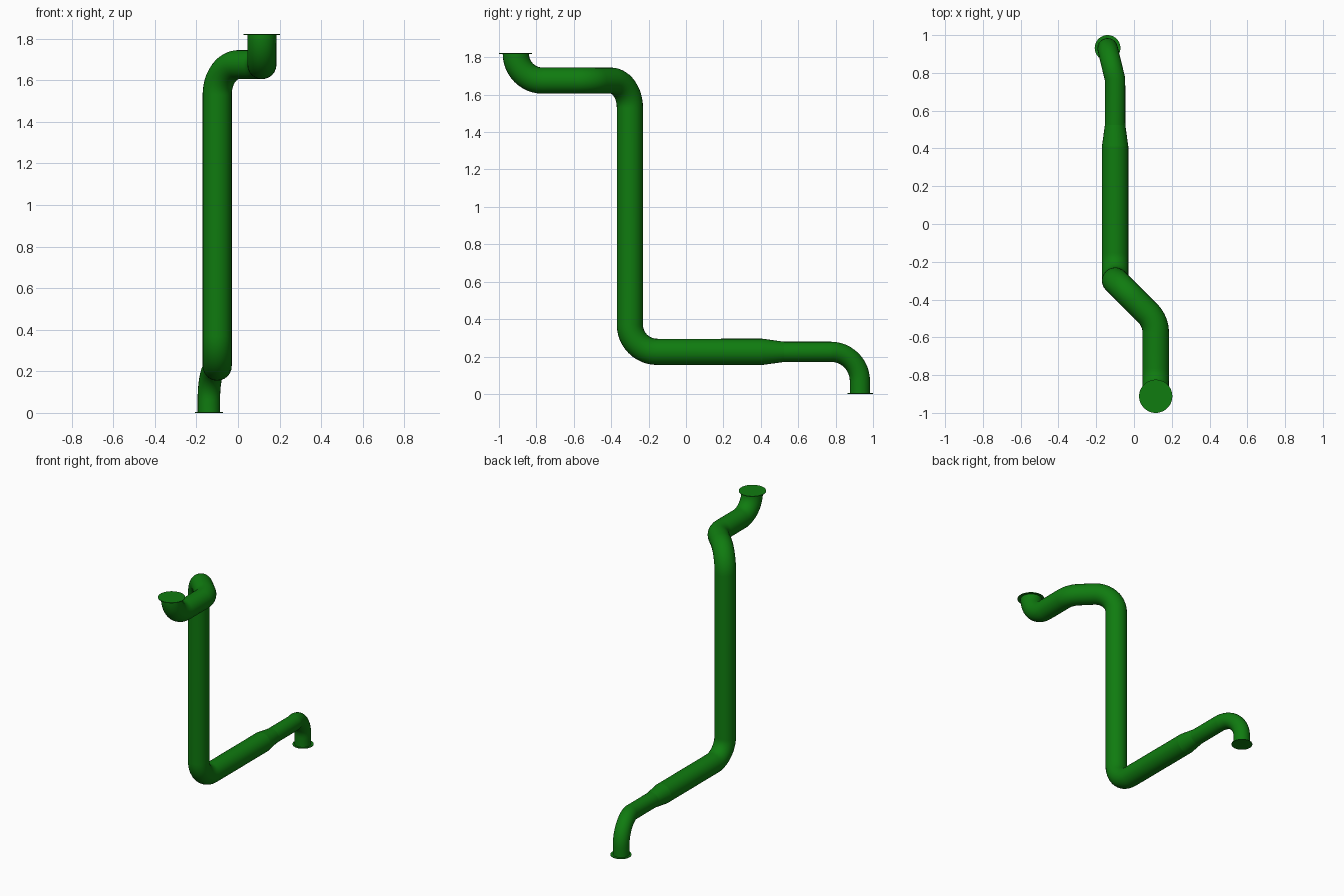
import bpy
import math
from mathutils import Vector

cube = bpy.data.objects.get("Cube")
if cube:
    bpy.data.objects.remove(cube, do_unlink=True)

# Single painted finish
green = bpy.data.materials.new("pipe_green")
green.use_nodes = True
colour = (0.005, 0.2, 0.005, 1.0)
green.diffuse_color = colour
shader = next(n for n in green.node_tree.nodes if n.type == "BSDF_PRINCIPLED")
shader.inputs["Base Color"].default_value = colour


def finish(obj, name):
    obj.name = obj.data.name = name
    obj.data.materials.clear()
    obj.data.materials.append(green)
    bpy.ops.object.select_all(action="DESELECT")
    obj.select_set(True)
    bpy.context.view_layer.objects.active = obj
    bpy.ops.object.shade_smooth_by_angle(angle=math.radians(35))


def rounded_path(corners, steps=12):
    """Replace each (point, bend radius) corner by a tangent arc."""
    pts = [Vector(p) for p, _ in corners]
    path = [pts[0]]
    for i in range(1, len(pts) - 1):
        p, radius = pts[i], corners[i][1]
        if not radius:
            path.append(p)
            continue
        a = (pts[i - 1] - p).normalized()
        b = (pts[i + 1] - p).normalized()
        half = a.angle(b) / 2
        start = p + a * radius / math.tan(half)
        centre = p + (a + b).normalized() * radius / math.sin(half)
        u = (start - centre).normalized()
        turn = math.pi - 2 * half
        for k in range(steps + 1):
            t = turn * k / steps
            path.append(centre + (u * math.cos(t) - a * math.sin(t)) * radius)
    path.append(pts[-1])
    return path


def pipe(name, path, radii):
    curve = bpy.data.curves.new(name, "CURVE")
    curve.dimensions = "3D"
    curve.bevel_depth = 1.0
    curve.bevel_resolution = 10
    spline = curve.splines.new("POLY")
    spline.points.add(len(path) - 1)
    for i, (point, p) in enumerate(zip(spline.points, path)):
        point.co = (*p, 1.0)
        point.radius = radii[min(i, len(radii) - 1)]
    obj = bpy.data.objects.new(name, curve)
    bpy.context.collection.objects.link(obj)
    bpy.ops.object.select_all(action="DESELECT")
    obj.select_set(True)
    bpy.context.view_layer.objects.active = obj
    bpy.ops.object.convert(target="MESH")
    finish(bpy.context.view_layer.objects.active, name)


def flange(name, radius, location):
    bpy.ops.mesh.primitive_cylinder_add(
        vertices=48, radius=radius, depth=0.004, location=location)
    finish(bpy.context.object, name)


WIDE, NARROW, BEND = 0.07, 0.054, 0.145
LOW, HIGH = 0.225, 1.675

# Wide pipe: upper inlet, offset bend, tall riser and lower run
pipe("main_pipe", rounded_path([
    ((0.115, -0.91, 1.82), 0),
    ((0.115, -0.91, HIGH), BEND - 0.001),
    ((0.115, -0.515, HIGH), BEND),
    ((-0.10, -0.30, HIGH), BEND),
    ((-0.10, -0.30, LOW), BEND),
    ((-0.10, 0.41, LOW), 0),
]), [WIDE])

# Taper between the two diameters
pipe("reducer", [(-0.10, 0.41, LOW), (-0.10, 0.525, LOW)], [WIDE, NARROW])

# Narrow pipe with a slight sideways kink and a downward elbow
pipe("outlet_pipe", rounded_path([
    ((-0.10, 0.525, LOW), 0),
    ((-0.10, 0.765, LOW), 0),
    ((-0.14, 0.93, LOW), 0.158),
    ((-0.14, 0.93, 0.0), 0),
]), [NARROW])

# Thin closing discs on both ends
flange("top_flange", 0.088, (0.115, -0.912, 1.82))
flange("bottom_flange", 0.068, (-0.14, 0.932, 0.002))
